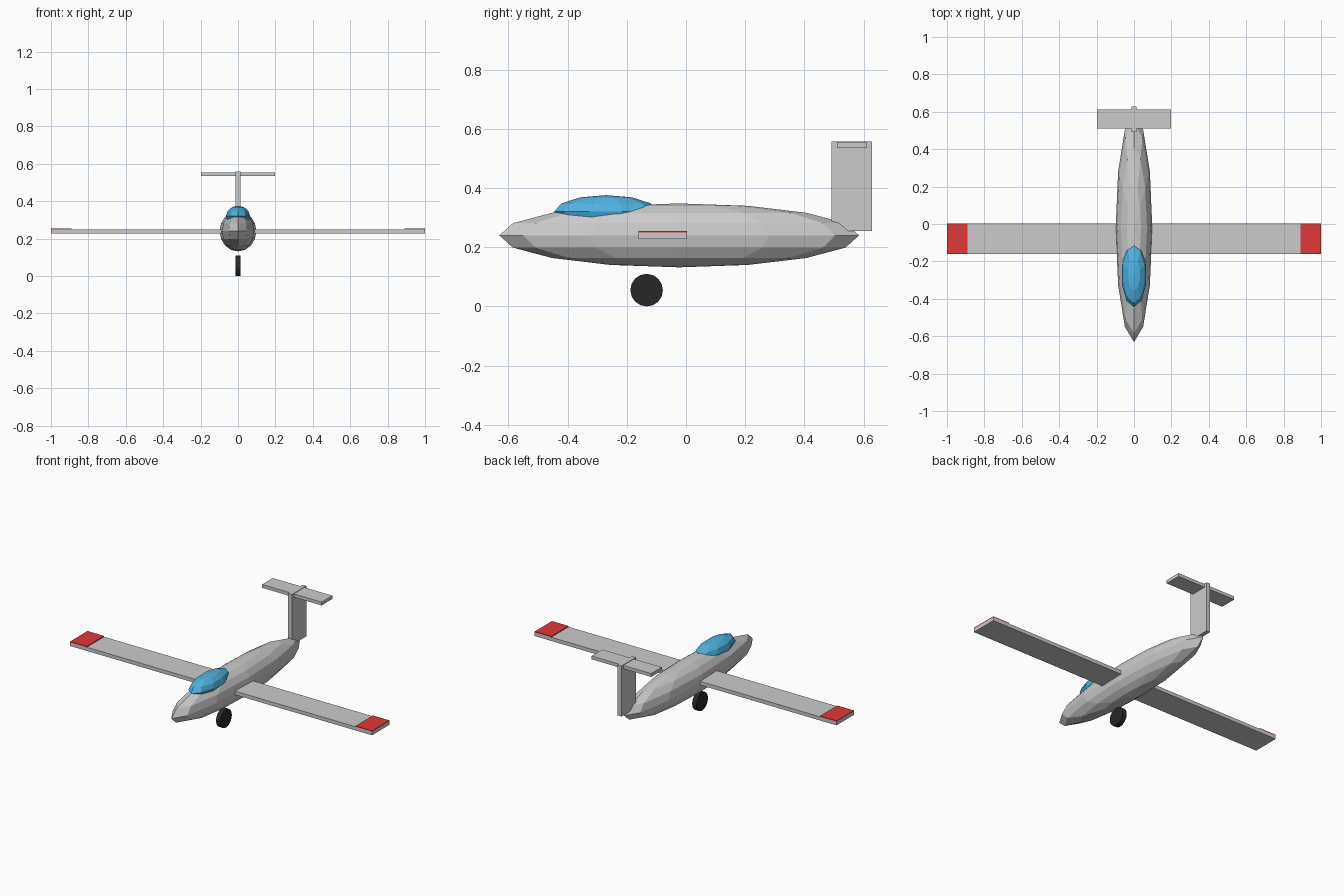
import bpy
from math import pi

if "Cube" in bpy.data.objects:
    bpy.data.objects.remove(bpy.data.objects["Cube"])


def paint(name, color):
    mat = bpy.data.materials.new(name)
    mat.diffuse_color = color
    mat.use_nodes = True
    mat.node_tree.nodes["Principled BSDF"].inputs["Base Color"].default_value = mat.diffuse_color
    return mat


RED = paint("red", (0.75, 0.04, 0.04, 1))
BLUE = paint("blue", (0.08, 0.45, 0.75, 1))
BLACK = paint("black", (0.02, 0.02, 0.02, 1))


def finish(name, mat):
    ob = bpy.context.object
    ob.name = name
    if mat:
        ob.data.materials.append(mat)
    return ob


def box(name, lo, hi, mat=None):
    center = [(a + b) / 2 for a, b in zip(lo, hi)]
    bpy.ops.mesh.primitive_cube_add(size=1, location=center)
    ob = finish(name, mat)
    ob.scale = [b - a for a, b in zip(lo, hi)]
    return ob


def ellipsoid(name, center, radii, segments, rings, mat=None):
    bpy.ops.mesh.primitive_uv_sphere_add(
        segments=segments, ring_count=rings, radius=1, location=center)
    ob = finish(name, mat)
    ob.scale = radii
    return ob


# Body and canopy: stretched low-poly spheres
ellipsoid("fuselage", (0, -0.023, 0.24), (0.098, 0.608, 0.108), 12, 8)
ellipsoid("canopy", (0, -0.27, 0.32), (0.068, 0.175, 0.056), 10, 6, BLUE)

# Wing with a thin red panel on each tip
box("wing", (-1, -0.16, 0.228), (1, 0.004, 0.25))
for side, x0, x1 in (("left", -1, -0.89), ("right", 0.89, 1)):
    box(side + "_wing_tip", (x0, -0.16, 0.25), (x1, 0.004, 0.255), RED)

# T-tail
box("tail_fin", (-0.0125, 0.492, 0.255), (0.0125, 0.628, 0.558))
box("tailplane", (-0.197, 0.51, 0.535), (0.197, 0.611, 0.555))

# Single landing wheel
bpy.ops.mesh.primitive_cylinder_add(
    vertices=16, radius=0.055, depth=0.028,
    location=(0, -0.133, 0.055), rotation=(0, pi / 2, 0))
finish("wheel", BLACK)
